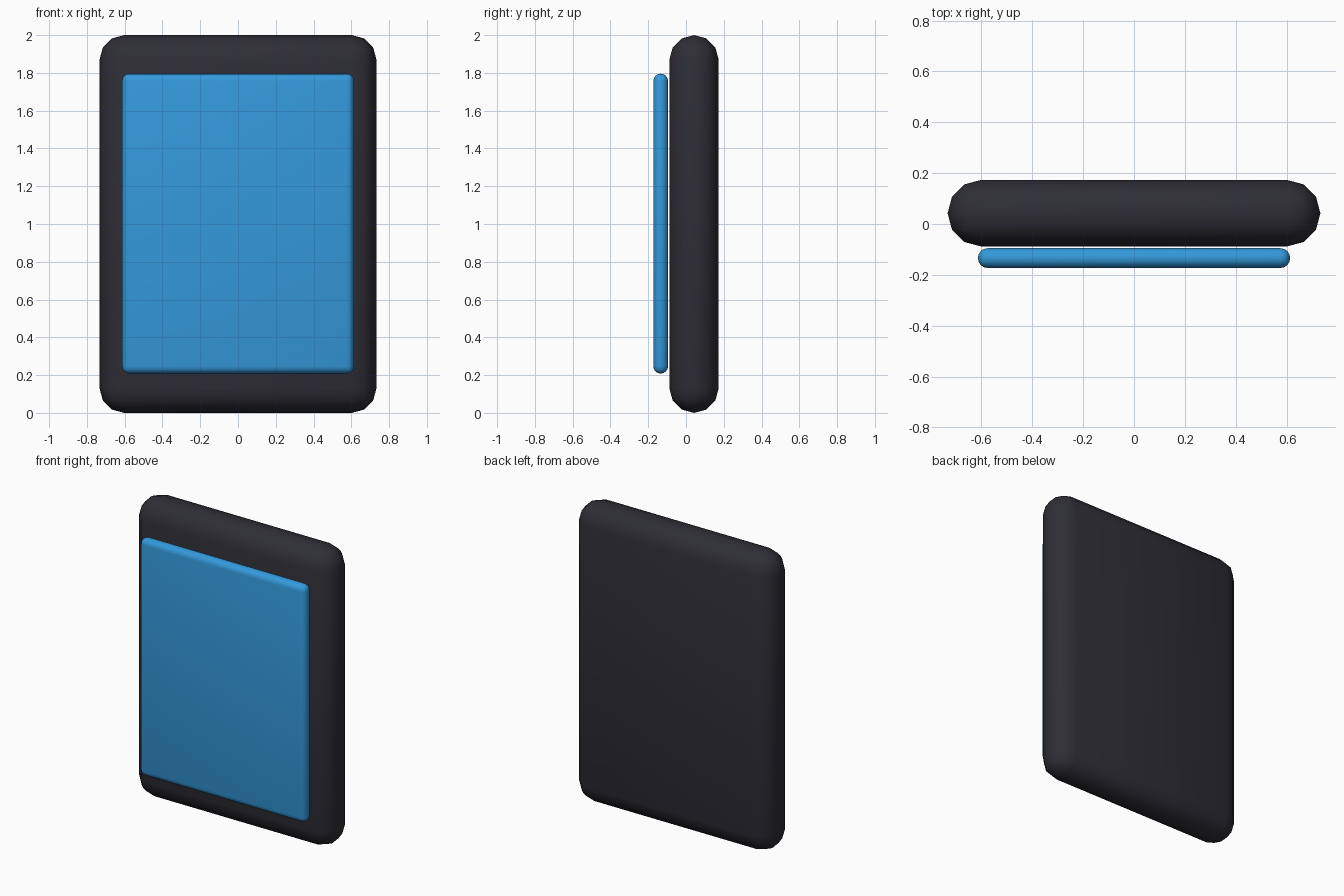
import bpy, bmesh
from mathutils import Vector

if "Cube" in bpy.data.objects:
    bpy.data.objects.remove(bpy.data.objects["Cube"])


def material(name, color):
    m = bpy.data.materials.new(name)
    m.diffuse_color = (*color, 1)
    m.use_nodes = True
    m.node_tree.nodes["Principled BSDF"].inputs["Base Color"].default_value = m.diffuse_color
    return m


def rounded_slab(name, low, high, segments, mat):
    """Box whose rim is rounded over its whole depth (y)."""
    low, high = Vector(low), Vector(high)
    size, mid = high - low, (low + high) / 2
    bm = bmesh.new()
    bmesh.ops.create_cube(bm, size=1)
    bmesh.ops.scale(bm, vec=size, verts=bm.verts)
    bmesh.ops.bevel(bm, geom=bm.edges[:], offset=size.y / 2 - 0.0001,
                    offset_type='OFFSET', segments=segments, profile=0.5,
                    affect='EDGES')
    # close the thin seam left around the middle of the rim
    bmesh.ops.remove_doubles(bm, verts=bm.verts, dist=0.001)
    bmesh.ops.recalc_face_normals(bm, faces=bm.faces)
    for f in bm.faces:
        f.smooth = True
    mesh = bpy.data.meshes.new(name)
    bm.to_mesh(mesh)
    bm.free()
    mesh.materials.append(mat)
    obj = bpy.data.objects.new(name, mesh)
    obj.location = mid
    bpy.context.collection.objects.link(obj)
    return obj


charcoal = material("charcoal", (0.027, 0.027, 0.036))
blue = material("screen blue", (0.034, 0.32, 0.708))

# Thick dark casing
rounded_slab("casing", (-0.733, -0.088, 0), (0.733, 0.173, 2), 3, charcoal)
# Thin screen floating just in front of it
rounded_slab("screen", (-0.614, -0.173, 0.208), (0.614, -0.095, 1.796), 4, blue)
